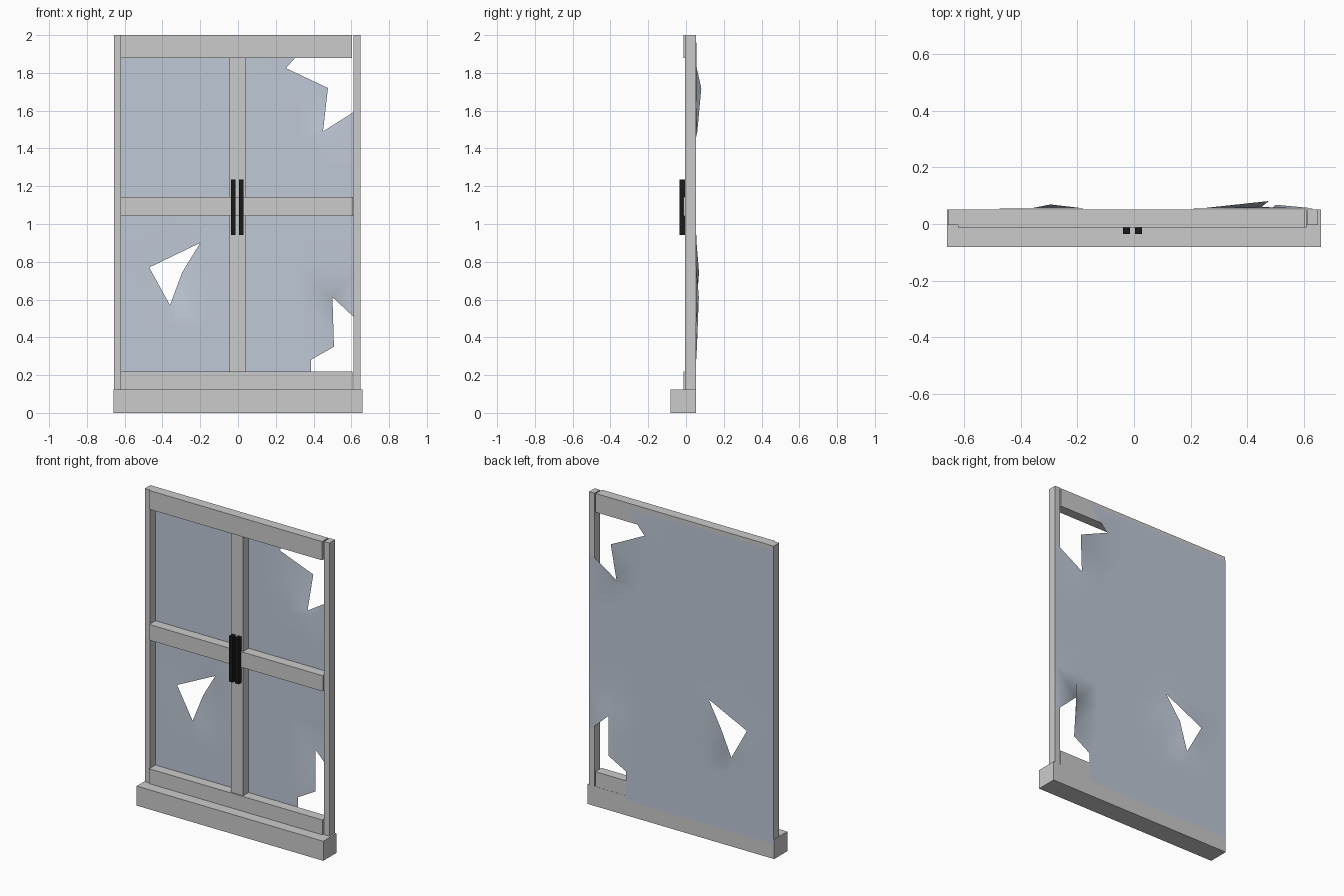
import bpy
from mathutils import Vector
from mathutils.geometry import delaunay_2d_cdt

if "Cube" in bpy.data.objects:
    bpy.data.objects.remove(bpy.data.objects["Cube"])


def material(name, color):
    m = bpy.data.materials.new(name)
    m.diffuse_color = color
    m.use_nodes = True
    m.node_tree.nodes["Principled BSDF"].inputs["Base Color"].default_value = m.diffuse_color
    return m


def make(name, verts, faces, mat=None):
    me = bpy.data.meshes.new(name)
    me.from_pydata(verts, [], faces)
    ob = bpy.data.objects.new(name, me)
    bpy.context.collection.objects.link(ob)
    if mat:
        me.materials.append(mat)
    return ob


def box(name, x, y, z, mat=None):
    v = [(a, b, c) for a in x for b in y for c in z]
    f = [(0, 1, 3, 2), (4, 6, 7, 5), (0, 4, 5, 1), (2, 3, 7, 6), (0, 2, 6, 4), (1, 5, 7, 3)]
    return make(name, v, f, mat)


black = material("black_metal", (0.01, 0.01, 0.01, 1))
blue = material("glass_blue", (0.52, 0.58, 0.67, 1))

# Frame
box("sill", (-0.66, 0.66), (-0.081, 0.052), (0, 0.125))
box("left_stile", (-0.656, -0.62), (-0.004, 0.052), (0.125, 2))
box("right_stile", (0.611, 0.649), (-0.004, 0.052), (0.125, 2))
box("top_rail", (-0.621, 0.603), (-0.012, 0.051), (1.88, 2))
box("middle_rail", (-0.621, 0.609), (-0.012, 0.051), (1.043, 1.143))
box("bottom_rail", (-0.621, 0.606), (-0.012, 0.051), (0.125, 0.22))
box("mullion", (-0.046, 0.039), (-0.003, 0.051), (0.22, 1.88))

# Pair of pull handles
for side, x in (("left", (-0.038, -0.014)), ("right", (0.004, 0.028))):
    box(side + "_handle", x, (-0.035, -0.003), (0.942, 1.235), black)

# Broken pane: outline of each hole as (x, z, outward bend)
X0, X1, Z0, Z1 = -0.656, 0.648, 0.095, 1.975
holes = [
    [(X1, Z1, 0), (0.386, Z1, 0), (0.254, 1.825, 0.003), (0.476, 1.72, 0.027),
     (0.45, 1.49, 0.006), (X1, 1.615, 0)],
    [(-0.47, 0.77, 0.002), (-0.2, 0.9, 0.002), (-0.295, 0.745, 0.015), (-0.36, 0.57, 0.002)],
    [(X1, Z0, 0), (0.386, Z0, 0), (0.386, 0.281, 0), (0.508, 0.35, 0.004),
     (0.5, 0.613, 0.014), (X1, 0.475, 0)],
]


def inside(p, poly):
    hit = False
    for a, b in zip(poly, poly[1:] + poly[:1]):
        if (a[1] > p.y) != (b[1] > p.y):
            if p.x < a[0] + (p.y - a[1]) * (b[0] - a[0]) / (b[1] - a[1]):
                hit = not hit
    return hit


pts, bend, edges = [], [], []
for h in holes:
    n = len(pts)
    pts += [Vector(p[:2]) for p in h]
    bend += [p[2] for p in h]
    edges += [(n + i, n + (i + 1) % len(h)) for i in range(len(h))]
NX, NZ = 8, 11
for i in range(NX + 1):
    for j in range(NZ + 1):
        p = Vector((X0 + (X1 - X0) * i / NX, Z0 + (Z1 - Z0) * j / NZ))
        if not any(inside(p, h) for h in holes):
            pts.append(p)
            bend.append(0)
vs, _, fs, origin, _, _ = delaunay_2d_cdt(pts, edges, [], 0, 1e-5)
verts = [(v.x, 0.054 + max([bend[k] for k in o] or [0]), v.y) for v, o in zip(vs, origin)]
faces = []
for f in fs:
    c = sum((vs[k] for k in f), Vector((0, 0))) / len(f)
    if not any(inside(c, h) for h in holes):
        faces.append(tuple(reversed(f)))
pane = make("broken_glass", verts, faces, blue)
pane.data.polygons.foreach_set("use_smooth", [True] * len(faces))
